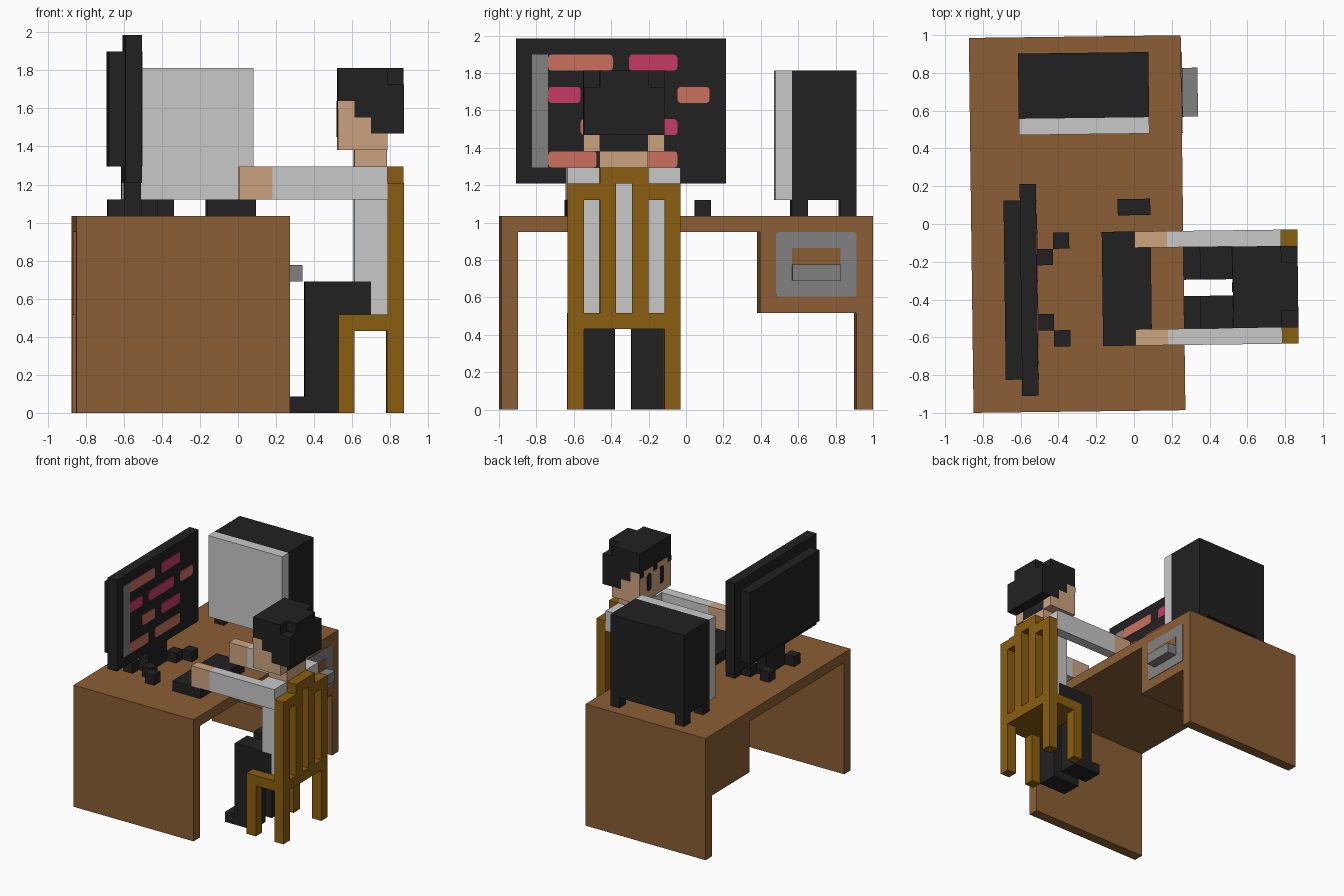
import bpy, bmesh, math
from mathutils import Vector, Matrix

if "Cube" in bpy.data.objects:
    bpy.data.objects.remove(bpy.data.objects["Cube"])

V = 0.0863                                  # size of one block
ORIGIN = Vector((-0.862, -0.989, 0.0))      # desk corner = block (0, 0, 0)
TURN = Matrix.Rotation(0.0126, 3, 'Z')      # the whole scene is turned slightly


def material(name, rgb):
    m = bpy.data.materials.new(name)
    m.diffuse_color = (*rgb, 1)
    m.use_nodes = True
    m.node_tree.nodes["Principled BSDF"].inputs["Base Color"].default_value = m.diffuse_color
    return m


BLACK = material("black", (0.0155, 0.0155, 0.0155))
WOOD = material("desk brown", (0.258, 0.114, 0.035))
OCHRE = material("chair ochre", (0.254, 0.115, 0.0045))
LIGHT = material("light grey", (0.584, 0.584, 0.584))
GREY = material("mid grey", (0.220, 0.220, 0.220))
SKIN = material("skin", (0.610, 0.366, 0.212))
CORAL = material("coral", (0.597, 0.162, 0.112))
PINK = material("pink", (0.571, 0.042, 0.130))


def place(p):
    return TURN @ (Vector(p) * V + ORIGIN)


def finish(name, bm, mat):
    me = bpy.data.meshes.new(name)
    bm.to_mesh(me)
    bm.free()
    me.materials.append(mat)
    ob = bpy.data.objects.new(name, me)
    bpy.context.collection.objects.link(ob)
    return ob


def blocks(name, mat, boxes, cuts=()):
    """Union of block-grid boxes (x0,x1,y0,y1,z0,z1) minus cuts, outer faces only."""
    axes = [sorted({b[2 * a + s] for b in [*boxes, *cuts] for s in (0, 1)}) for a in range(3)]

    def inside(c, bs):
        return any(all(b[2 * a] < c[a] < b[2 * a + 1] for a in range(3)) for b in bs)

    def full(n):
        if any(n[a] < 0 or n[a] >= len(axes[a]) - 1 for a in range(3)):
            return False
        c = [(axes[a][n[a]] + axes[a][n[a] + 1]) / 2 for a in range(3)]
        return inside(c, boxes) and not inside(c, cuts)

    bm, verts = bmesh.new(), {}

    def vert(n):
        if n not in verts:
            verts[n] = bm.verts.new(place([axes[a][n[a]] for a in range(3)]))
        return verts[n]

    for n in [(i, j, k) for i in range(len(axes[0]) - 1)
              for j in range(len(axes[1]) - 1) for k in range(len(axes[2]) - 1)]:
        if not full(n):
            continue
        for a in range(3):
            for side in (0, 1):
                nb = list(n)
                nb[a] += 2 * side - 1
                if full(nb):
                    continue
                u, w = (a + 1) % 3, (a + 2) % 3
                quad = []
                for du, dw in ((0, 0), (1, 0), (1, 1), (0, 1)):
                    c = list(n)
                    c[a] += side
                    c[u] += du
                    c[w] += dw
                    quad.append(vert(tuple(c)))
                bm.faces.new(quad if side else quad[::-1])
    return finish(name, bm, mat)


def plate(name, mat, x, y0, y1, z0, z1, r=0.2, t=0.05):
    """Thin plate facing +x (or -x for negative t) with rounded corners."""
    bm = bmesh.new()
    ring = []
    for cy, cz, a0 in ((y1 - r, z1 - r, 0), (y0 + r, z1 - r, 90),
                       (y0 + r, z0 + r, 180), (y1 - r, z0 + r, 270)):
        for da in ((0, 45, 90) if r else (0,)):
            a = math.radians(a0 + da)
            ring.append((cy + r * math.cos(a), cz + r * math.sin(a)))
    base = [bm.verts.new(place((x, y, z))) for y, z in ring]
    top = [bm.verts.new(place((x + t, y, z))) for y, z in ring]
    bm.faces.new(base)
    bm.faces.new(top)
    for i in range(len(ring)):
        j = (i + 1) % len(ring)
        bm.faces.new((base[i], base[j], top[j], top[i]))
    bmesh.ops.recalc_face_normals(bm, faces=bm.faces)
    return finish(name, bm, mat)


# Desk with side panels and a drawer cabinet
blocks("desk", WOOD, [(0, 13, 0, 23, 11, 12), (0, 13, 0, 1, 0, 11),
                      (0, 13, 22, 23, 0, 11), (0, 13, 16, 22, 6, 11)])
plate("drawer_front", GREY, 13, 17, 22, 7, 11, 0.15)
plate("drawer_grip_recess", WOOD, 13.04, 18, 21, 9, 10, 0.0, 0.03)
blocks("drawer_handle", GREY, [(13, 14, 18, 21, 8, 9)])

# Chair
legs = [(x, x + 1, y, y + 1, 0, 5) for x in (16, 19) for y in (4, 10)]
blocks("chair", OCHRE, legs + [(16, 20, 4, 11, 5, 6), (19, 20, 4, 11, 6, 14), (19, 20, 6, 9, 14, 15)],
       [(19, 20, 5, 6, 6, 13), (19, 20, 7, 8, 6, 14), (19, 20, 9, 10, 6, 13)])

# Seated person: trousers and shoes, shirt, arms, hands
blocks("trousers_and_shoes", BLACK,
       [b for y in (5, 8) for b in ((14, 18, y, y + 2, 6, 8), (14, 16, y, y + 2, 0, 6),
                                    (13, 14, y, y + 2, 0, 1))] + [(17, 18, 7, 8, 6, 8)])
blocks("shirt", LIGHT, [(17, 19, 5, 10, 8, 15), (18, 19, 5, 10, 6, 8)])
for side, y in (("left", 4), ("right", 10)):
    blocks(side + "_sleeve", LIGHT, [(12, 19, y, y + 1, 13, 15)])
    blocks(side + "_hand", SKIN, [(10, 12, y, y + 1, 13, 15)])

# Head, neck, stepped hair
blocks("head", SKIN, [(16, 17, 5, 10, 16, 19), (17, 18, 5, 10, 16, 18),
                      (18, 19, 5, 10, 16, 17), (17, 19, 6, 9, 15, 16)],
       [(18, 19, 6, 9, 16, 17)])
blocks("hair", BLACK, [(16, 20, 5, 10, 19, 21), (17, 20, 5, 10, 18, 19),
                       (18, 20, 5, 10, 17, 18), (18, 19, 6, 9, 16, 17)],
       [(19, 20, 5, 6, 20, 21), (19, 20, 9, 10, 20, 21)])
for y in (6, 8):
    plate("eye", BLACK, 16, y + 0.2, y + 0.8, 16.8, 18.5, 0.2, -0.04)
for y in (5.0, 7.2, 9.4):
    plate("fringe_tooth", BLACK, 16, y, y + 0.6, 18.5, 19, 0.0, -0.04)

# Monitor with splayed stand
blocks("monitor", BLACK, [(3, 4, 1, 14, 14, 23), (2, 3, 2, 13, 15, 22)])
blocks("monitor_stand", BLACK,
       [(3, 4, 6, 9, 12, 14)] + [(x, x + 1, y, y + 1, 12, 13) for x, y in
                                 ((4, 5), (4, 9), (5, 4), (5, 10), (2, 5), (2, 9))])

# Screen picture: side strip and rows of bars
plate("screen_strip", GREY, 4, 2, 3, 15, 22, 0.0)
for z, y0, y1, mat in ((21, 3, 7, CORAL), (21, 8, 11, PINK),
                       (19, 3, 5, PINK), (19, 6, 10, PINK), (19, 11, 13, CORAL),
                       (17, 5, 7, CORAL), (17, 8, 11, PINK),
                       (15, 3, 6, CORAL), (15, 7, 11, CORAL)):
    plate("screen_bar", mat, 4, y0, y1, z, z + 1, 0.2)

# Computer tower, keyboard and mouse
blocks("tower_front_panel", LIGHT, [(3, 11, 17, 18, 13, 21)])
blocks("tower_case", BLACK, [(3, 11, 18, 22, 13, 21)] +
       [(x, x + 1, y, y + 1, 12, 13) for x in (3, 10) for y in (18, 21)])
blocks("keyboard", BLACK, [(8, 11, 4, 11, 12, 13)])
blocks("mouse", BLACK, [(9, 11, 12, 13, 12, 13)])
